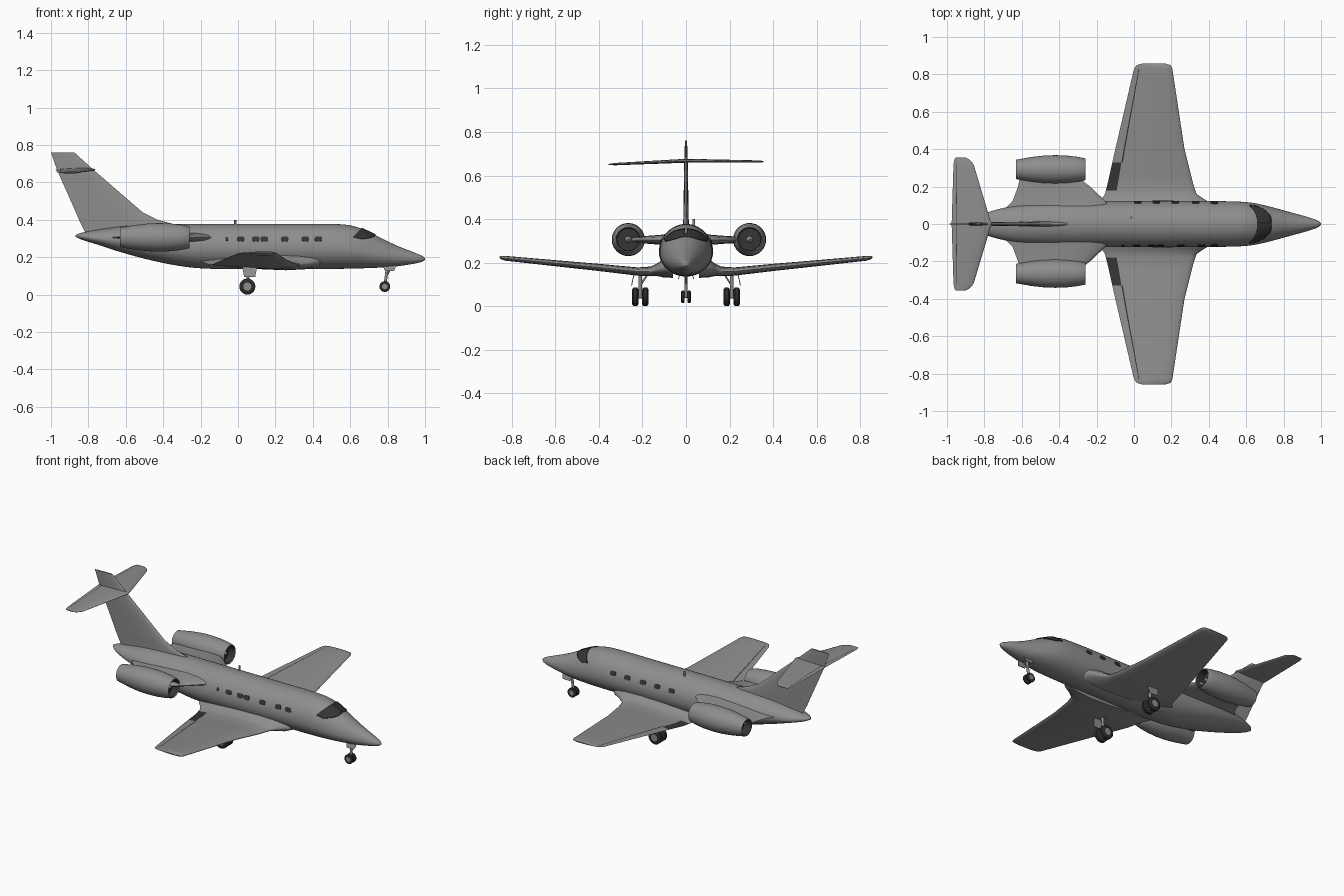
import bpy, bmesh, math
from mathutils import Vector

old = bpy.data.objects.get("Cube")
if old:
    bpy.data.objects.remove(old, do_unlink=True)


def material(name, value):
    m = bpy.data.materials.new(name)
    m.use_nodes = True
    colour = (value, value, value, 1)
    m.diffuse_color = colour
    m.node_tree.nodes["Principled BSDF"].inputs["Base Color"].default_value = colour
    return m


GREY = material("body grey", 0.27)
DARK = material("dark glass", 0.035)
RUBBER = material("tyre black", 0.025)
SIDES = (("left", 1), ("right", -1))


def finish(name, bm, mats, angle=35):
    mesh = bpy.data.meshes.new(name)
    bmesh.ops.recalc_face_normals(bm, faces=bm.faces[:])
    bm.to_mesh(mesh)
    bm.free()
    for m in mats:
        mesh.materials.append(m)
    for p in mesh.polygons:
        p.use_smooth = True
    mesh.set_sharp_from_angle(angle=math.radians(angle))
    obj = bpy.data.objects.new(name, mesh)
    bpy.context.collection.objects.link(obj)
    return obj


def loft(name, rings, mats=(GREY,), rule=lambda i, j: 0, angle=35):
    """Skin closed rings of points and cap both ends; rule picks the colour."""
    bm = bmesh.new()
    vs = [[bm.verts.new(p) for p in ring] for ring in rings]
    n = len(vs[0])
    for i in range(len(vs) - 1):
        for j in range(n):
            k = (j + 1) % n
            f = bm.faces.new((vs[i][j], vs[i][k], vs[i + 1][k], vs[i + 1][j]))
            f.material_index = rule(i, j)
    for ring in (vs[0], vs[-1]):
        bm.faces.new(ring).material_index = rule(-1, 0)
    return finish(name, bm, mats, angle)


def lathe(name, profile, centre, axis, mats=(GREY,), rule=lambda i, j: 0, n=32):
    """Turn (distance, radius) points about the x or y axis."""
    def point(d, r, a):
        u, v = r * math.cos(a), r * math.sin(a)
        return Vector(centre) + Vector((d, u, v) if axis == "x" else (u, d, v))
    rings = [[point(d, r, math.tau * k / n) for k in range(n)] for d, r in profile]
    return loft(name, rings, mats, rule)


def rod(name, a, b, r):
    a, b = Vector(a), Vector(b)
    side = (b - a).orthogonal().normalized()
    up = (b - a).normalized().cross(side)
    loft(name, [[c + r * (side * math.cos(t * math.tau / 12) + up * math.sin(t * math.tau / 12))
                 for t in range(12)] for c in (a, b)])


def sample(table, v, smooth=False):
    """Interpolate rows whose first entry is the key."""
    rows = sorted(table)
    i = max(0, min(len(rows) - 2, sum(r[0] <= v for r in rows) - 1))
    a, b = rows[i], rows[i + 1]
    h = b[0] - a[0]
    t = (v - a[0]) / h
    out = []
    for k in range(1, len(a)):
        y = a[k] + (b[k] - a[k]) * t
        if smooth:
            p, q = rows[max(i - 1, 0)], rows[min(i + 2, len(rows) - 1)]
            d = (b[k] - a[k]) / h
            m0 = (b[k] - p[k]) / (b[0] - p[0]) - d
            m1 = (q[k] - a[k]) / (q[0] - a[0]) - d
            y += h * t * (1 - t) * (m0 * (1 - t) - m1 * t)
        out.append(y)
    return out


# Aerofoil outline from trailing edge over the top to the nose and back
CHORD = (0, .06, .12, .14, .3, .5, .7, .85, .95, .99, 1)


def foil(x0, x1, thick):
    def half(t):
        c = 1 - t
        return 5 * thick * (.2969 * c ** .5 - .126 * c - .3516 * c ** 2 + .2843 * c ** 3 - .1015 * c ** 4)
    top = [(x0 + (x1 - x0) * t, half(t)) for t in CHORD]
    return top + [(x, -h) for x, h in top[-2:0:-1]]


# Fuselage: x, middle height, half width, top, bottom
BODY = [(1, .19, .004, .194, .186), (.985, .19, .017, .207, .176), (.94, .192, .034, .226, .165),
        (.84, .2, .062, .266, .15), (.73, .215, .092, .32, .143), (.64, .235, .112, .36, .14),
        (.55, .245, .12, .376, .138), (.3, .25, .124, .377, .137), (-.1, .25, .124, .377, .137),
        (-.27, .25, .124, .377, .147), (-.45, .265, .118, .375, .18), (-.62, .29, .1, .365, .225),
        (-.76, .3, .07, .345, .27), (-.84, .312, .035, .33, .295), (-.87, .315, .006, .319, .31)]


def skin(x, a, lift=0):
    mid, w, top, low = sample(BODY, x, True)
    c = math.cos(a)
    return Vector((x, (w + lift) * math.sin(a), mid + ((top - mid if c > 0 else mid - low) + lift) * c))


stations = []
for p, q in zip(BODY, BODY[1:]):
    stations += [p[0] + (q[0] - p[0]) * k / 4 for k in range(4)]
stations.append(BODY[-1][0])
loft("fuselage", [[skin(x, math.tau * k / 48) for k in range(48)] for x in stations], angle=50)


# Windscreen halves wrapped over the nose
for side, s in SIDES:
    bm = bmesh.new()
    rows = []
    for i in range(13):
        t = i / 12
        back, front = .662 - .045 * t * t, .735 - .075 * t ** 3
        a = s * math.radians(2 + 56 * t)
        rows.append([bm.verts.new(skin(back + (front - back) * k / 6, a, .003)) for k in range(7)])
    for p, q in zip(rows, rows[1:]):
        for k in range(6):
            f = bm.faces.new((p[k], p[k + 1], q[k + 1], q[k]))
            f.normal_update()
            if f.normal.z < 0:
                f.normal_flip()
    mesh_obj = finish(side + "_windscreen", bm, (DARK,))
    mod = mesh_obj.modifiers.new("thickness", "SOLIDIFY")
    mod.thickness, mod.offset = .004, 0


# Cabin windows as thin rounded plates on the skin
def window(name, x, s, w, h):
    rings = []
    for lift in (-.002, .003):
        ring = []
        for k in range(20):
            c, d = math.cos(k * math.tau / 20), math.sin(k * math.tau / 20)
            px = x + w * math.copysign(abs(c) ** .6, c)
            pz = .297 + h * math.copysign(abs(d) ** .6, d)
            mid, _, top, _ = sample(BODY, px, True)
            ring.append(skin(px, s * math.acos((pz - mid) / (top - mid)), lift))
        rings.append(ring)
    loft(name, rings, (DARK,))


for side, s, places in (("left", 1, (.02, .12, .22, .33, .43)), ("right", -1, (.015, .095, .14, .25, .36, .43))):
    for i, x in enumerate(places):
        window(f"{side}_window_{i + 1}", x, s, .02, .013)
window("right_door_slot", -.06, -1, .008, .01)

# Wings: span, trailing x, leading x, height, thickness
WING = [(.06, -.22, .46, .18, .1), (.105, -.2, .43, .175, .085), (.13, -.175, .38, .168, .06),
        (.16, -.155, .335, .16, .045), (.22, -.14, .315, .159, .038), (.4, -.1, .27, .178, .033),
        (.83, .0, .205, .22, .022), (.85, .015, .195, .223, .014), (.857, .04, .17, .224, .005)]
SPANS = [r[0] for r in WING[:5]] + [.18, .26, .3, .33, .5, .6, .7, .78, .4] + [r[0] for r in WING[6:]]
SPANS.sort()


def wing_colour(i, j):
    if i < 0:
        return 0
    y = (SPANS[i] + SPANS[i + 1]) / 2
    return int((j < 2 and .18 < y < .33) or (j == 2 and .33 < y < .83))


for side, s in SIDES:
    rings = []
    for y in SPANS:
        x0, x1, z, t = sample(WING, y)
        rings.append([(x, s * y, z + h) for x, h in foil(x0, x1, t)])
    loft(side + "_wing", rings, (GREY, DARK), wing_colour, 45)

# Tail fin
FIN = [(.3, -.8, -.3, .03), (.38, -.84, -.355, .026), (.4, -.85, -.43, .025), (.44, -.867, -.51, .024),
       (.665, -.967, -.77, .016), (.76, -1, -.875, .01)]
loft("tail_fin", [[(x, h, z) for x, h in foil(x0, x1, t)] for z, x0, x1, t in FIN], angle=45)

# Tailplane halves with a slight roll
PLANE = [(0, -.975, -.762, .018), (.32, -.965, -.858, .011), (.345, -.96, -.88, .008), (.355, -.955, -.9, .004)]
for side, s in SIDES:
    drop = .004 if s > 0 else .017
    rings = [[(x, s * y, .668 - drop * y / .355 + h) for x, h in foil(x0, x1, t)] for y, x0, x1, t in PLANE]
    loft(side + "_tailplane", rings, (GREY, DARK), lambda i, j: int(i == 0 and j == 2), 45)

# Engines and their pylons
NACELLE = [(-.58, .042), (-.628, .047), (-.63, .052), (-.55, .066), (-.48, .074), (-.42, .076), (-.36, .074),
           (-.3, .067), (-.265, .06), (-.26, .057), (-.265, .053), (-.305, .051)]
PYLON = [(.07, -.7, -.12, .06), (.12, -.65, -.15, .045), (.2, -.62, -.235, .033), (.25, -.61, -.3, .03)]
for side, s in SIDES:
    y = .292 if s > 0 else -.265
    lathe(side + "_engine", NACELLE, (0, y, .306), "x", (GREY, DARK), lambda i, j: int(i in (-1, 0, 10)))
    lathe(side + "_engine_spinner", [(-.306, .016), (-.29, .01), (-.28, .002)], (0, y, .306), "x", n=16)
    loft(side + "_pylon", [[(x, s * w, .305 + h) for x, h in foil(a, b, t)] for w, a, b, t in PYLON], angle=45)


# Landing gear
def wheel(name, x, y, z, r, w):
    tyre = [(-w, r * .5), (-w, r * .8), (-w * .6, r), (w * .6, r), (w, r * .8), (w, r * .5)]
    lathe(name, tyre, (x, y, z), "y", (RUBBER, GREY), lambda i, j: int(i == -1), 24)


def door(name, x0, x1, y0, y1, top, low):
    taper = (x1 - x0) * .15
    loft(name, [[(x0, y0 + d, top), (x1, y0 + d, top), (x1 - taper, y1 + d, low), (x0 + taper, y1 + d, low)]
                for d in (-.002, .002)])


for side, s in SIDES:
    y = s * .21
    for part, d in (("inner", -.023), ("outer", .023)):
        wheel(f"{side}_{part}_main_wheel", .05, s * (.21 + d), .043, .043, .014)
    rod(side + "_main_strut", (.06, y, .165), (.05, y, .043), .009)
    rod(side + "_main_axle", (.05, y - .025, .043), (.05, y + .025, .043), .007)
    rod(side + "_main_brace", (.06, s * .17, .155), (.055, y, .095), .004)
    door(side + "_main_door", .02, .105, s * .235, s * .25, .165, .095)
    wheel(side + "_nose_wheel", .785, s * .014, .043, .029, .008)
    door(side + "_nose_door", .775, .845, s * .025, s * .035, .155, .125)
rod("nose_strut", (.8, 0, .16), (.785, 0, .043), .008)
rod("nose_axle", (.785, -.015, .043), (.785, .015, .043), .005)
rod("nose_brace", (.825, 0, .155), (.79, 0, .09), .004)

# Roof aerial
rod("aerial", (-.015, .035, .36), (-.015, .035, .4), .006)
